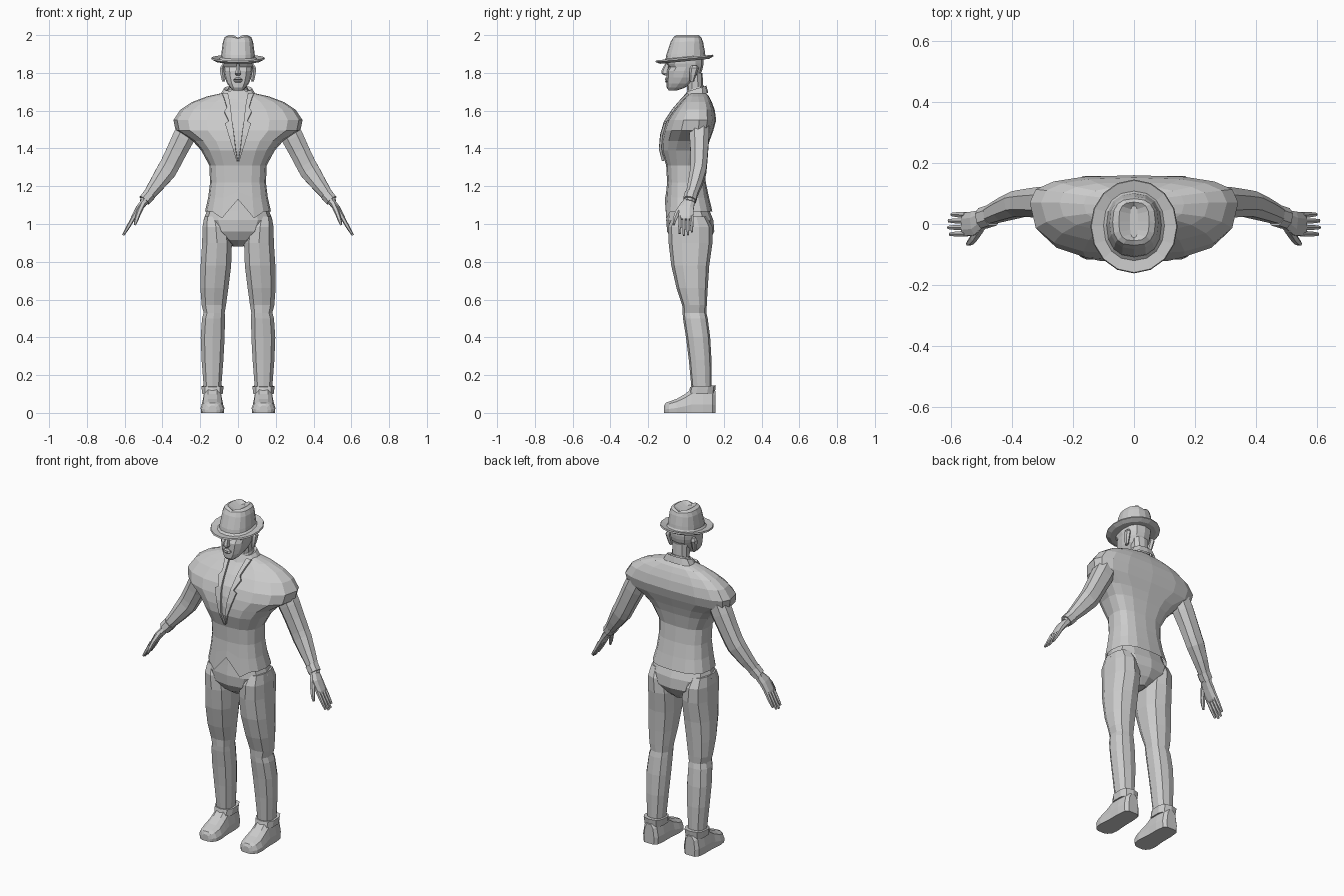
import bpy, bmesh
from math import sin, cos, pi, copysign
from mathutils import Vector
from mathutils.bvhtree import BVHTree


def build(name, rings, caps=(True, True), mirror=False):
    """Skin a list of equal-length rings into one flat-shaded object."""
    bm = bmesh.new()
    rows = [[bm.verts.new(p) for p in r] for r in rings]
    n = len(rows[0])
    for a, b in zip(rows, rows[1:]):
        for i in range(n):
            j = (i + 1) % n
            bm.faces.new((a[i], a[j], b[j], b[i]))
    if caps[0]:
        bm.faces.new(rows[0])
    if caps[1]:
        bm.faces.new(rows[-1])
    bmesh.ops.recalc_face_normals(bm, faces=bm.faces)
    me = bpy.data.meshes.new(name)
    bm.to_mesh(me)
    bm.free()
    ob = bpy.data.objects.new(name, me)
    bpy.context.collection.objects.link(ob)
    if mirror:
        ob.modifiers.new("mirror", 'MIRROR').use_mirror_merge = False
    return ob


def pw(v, p):
    return copysign(abs(v) ** p, v) if abs(v) > 1e-6 else 0.0


def ring(z, hw, yf, yb, ym=None, cx=0.0, n=8, p=0.85, tilt=0.0):
    """Horizontal rounded section from yf (front) to yb (back); point 0 is front centre."""
    ym = (yf + yb) / 2 if ym is None else ym
    pts = []
    for i in range(n):
        a = 2 * pi * i / n
        s, c = pw(sin(a), p), pw(cos(a), p)
        y = ym - c * ((ym - yf) if c > 0 else (yb - ym))
        pts.append(Vector((cx + hw * s, y, z + tilt * y)))
    return pts


def tube(name, path, n=8, p=0.85):
    """Limb along (x, y, z, thickness radius, y radius), mirrored to both sides."""
    cs = [Vector(q[:3]) for q in path]
    rings = []
    for i, q in enumerate(path):
        d = cs[min(i + 1, len(cs) - 1)] - cs[max(i - 1, 0)]
        side = Vector((-d.z, 0, d.x)).normalized()
        fwd = d.cross(side).normalized()
        rings.append([cs[i] + side * q[3] * pw(sin(2 * pi * (k + .5) / n), p)
                      + fwd * q[4] * pw(cos(2 * pi * (k + .5) / n), p) for k in range(n)])
    return build(name, rings, mirror=True)


# Jacket body with broad shoulders and a split front hem
body = [(1.065, .175, -.112, .14, .02), (1.14, .158, -.105, .122, .01), (1.22, .148, -.10, .105, .01),
        (1.31, .152, -.105, .096, .01), (1.39, .195, -.13, .11, .02), (1.44, .24, -.13, .125, .04),
        (1.495, .33, -.12, .145, .065), (1.55, .342, -.10, .16, .07), (1.605, .305, -.06, .152, .07),
        (1.645, .245, -.025, .137, .07), (1.675, .165, .0, .122, .065), (1.695, .075, .02, .105, .06)]
rings = [ring(*b, n=16, p=.75) for b in body]
rings[0][0].z = 1.13
rings[1][0].z = 1.17
for k in (1, -1):
    rings[0][k].z = 1.03
jacket = build("jacket", rings, caps=(False, True))

# Lapels laid on the chest: rows of (z, inner x, outer x)
tree = BVHTree.FromPolygons([v.co for v in jacket.data.vertices],
                            [list(q.vertices) for q in jacket.data.polygons])


def on_chest(x, z):
    hit = tree.ray_cast(Vector((x, -1, z)), Vector((0, 1, 0)))[0]
    return (x, (hit.y if hit else .03) - .003, z)


rows = [(1.335, .001, .006), (1.40, .012, .027), (1.47, .02, .05), (1.53, .028, .068), (1.54, .03, .048),
        (1.59, .036, .072), (1.61, .038, .058), (1.65, .045, .07), (1.685, .052, .082)]
verts = [on_chest(x, z) for z, a, b in rows for x in (a, b)]
me = bpy.data.meshes.new("lapels")
me.from_pydata(verts, [], [(2 * i, 2 * i + 1, 2 * i + 3, 2 * i + 2) for i in range(len(rows) - 1)])
lapels = bpy.data.objects.new("lapels", me)
bpy.context.collection.objects.link(lapels)
sol = lapels.modifiers.new("thickness", 'SOLIDIFY')
sol.thickness, sol.offset = .012, 1
lapels.modifiers.new("mirror", 'MIRROR').use_mirror_merge = False

# Collars and neck
build("jacket_collar", [ring(1.66, .10, -.015, .118, n=12, tilt=.3), ring(1.70, .075, .005, .108, n=12, tilt=.3),
                        ring(1.69, .058, .015, .10, n=12, tilt=.3)], caps=(False, False))
build("shirt_collar", [ring(1.66, .062, .0, .10, n=12, tilt=.3), ring(1.705, .052, .008, .096, n=12, tilt=.3)])
build("neck", [ring(1.66, .048, .01, .092, n=10), ring(1.80, .05, .0, .088, n=10)])

# Head, nose, lips and ears
build("head", [ring(z, w, f, b, n=12, p=.8) for z, w, f, b in
               [(1.708, .026, -.092, -.045), (1.722, .042, -.102, -.005), (1.745, .058, -.103, .03),
                (1.775, .07, -.103, .065), (1.81, .077, -.103, .085), (1.83, .079, -.09, .09),
                (1.85, .082, -.105, .093), (1.91, .08, -.095, .093)]])
build("nose", [ring(1.786, .012, -.112, -.09, n=6), ring(1.797, .018, -.13, -.09, n=6),
               ring(1.81, .014, -.131, -.09, n=6), ring(1.85, .008, -.11, -.085, n=6)])
build("lips", [ring(1.75, .016, -.107, -.085, n=6), ring(1.757, .027, -.112, -.085, n=6),
               ring(1.762, .027, -.106, -.085, n=6), ring(1.767, .025, -.113, -.085, n=6),
               ring(1.775, .012, -.107, -.085, n=6)])
build("ears", [ring(1.755, .008, .02, .042, cx=.077, n=6), ring(1.79, .013, .018, .055, cx=.081, n=6),
               ring(1.825, .014, .02, .068, cx=.084, n=6), ring(1.84, .008, .03, .058, cx=.081, n=6)], mirror=True)

# Hat: underside, brim edge, crown wall and pinched top
hat = [ring(z, w, f, b, n=16, p=pp, tilt=.1) for z, w, f, b, pp in
       [(1.862, .083, -.10, .095, .9), (1.862, .12, -.138, .122, 1), (1.874, .143, -.162, .146, 1),
        (1.882, .14, -.159, .143, 1), (1.876, .10, -.12, .108, .9), (1.885, .09, -.108, .102, .85),
        (1.905, .088, -.105, .10, .85)]]
hat += [ring(1.965, .08, -.082, .09, n=16, p=.8, tilt=.02), ring(1.99, .07, -.07, .083, n=16, p=.75),
        ring(2.0, .05, -.055, .072, n=16, p=.7), ring(1.98, .013, -.045, .06, n=16, p=.7)]
for r, drop in ((hat[-3], .008), (hat[-2], .014)):
    r[0].z -= drop
    r[8].z -= drop
build("hat", hat)

# Pelvis
build("pelvis", [ring(z, w, f, b, n=12, p=.8) for z, w, f, b in
                 [(1.17, .14, -.085, .095), (1.07, .165, -.098, .125), (1.02, .183, -.105, .145),
                  (.96, .15, -.10, .15), (.915, .075, -.075, .125), (.88, .025, -.02, .085)]])

# Trouser legs: (z, centre x, half width, front, back)
build("trouser_legs", [ring(z, w, f, b, cx=c, n=10, p=.8) for z, c, w, f, b in
                       [(1.04, .125, .055, -.07, .11), (.985, .117, .074, -.095, .14), (.90, .111, .082, -.092, .14),
                        (.78, .117, .084, -.078, .123), (.66, .125, .077, -.05, .115), (.57, .128, .067, -.02, .11),
                        (.53, .126, .058, -.018, .108), (.50, .13, .063, -.016, .115), (.40, .134, .066, .0, .128),
                        (.28, .135, .06, .015, .135), (.12, .135, .047, .03, .135)]], mirror=True)

# Shoes: flat-soled sections from heel to toe (y, half width, height)
sec = [(-.95, 0), (-1, .35), (-.8, .8), (-.4, 1), (.4, 1), (.8, .8), (1, .35), (.95, 0)]
build("shoes", [[Vector((.135 + w * x, y, h * z)) for x, z in sec] for y, w, h in
                [(.157, .033, .115), (.14, .05, .125), (.09, .056, .13), (.03, .056, .128), (-.005, .058, .1),
                 (-.05, .063, .074), (-.09, .057, .06), (-.108, .04, .053), (-.116, .022, .038)]], mirror=True)
build("shoe_tops", [ring(.10, .056, .012, .152, cx=.135, n=10, p=.75),
                    ring(.137, .061, .022, .158, cx=.135, n=10, p=.75, tilt=.05),
                    ring(.137, .05, .032, .146, cx=.135, n=10, p=.75, tilt=.05)], mirror=True)

# Arms, hands, fingers and thumbs
tube("arms", [(.26, .07, 1.52, .06, .055), (.29, .07, 1.455, .062, .055), (.325, .07, 1.385, .058, .05),
              (.36, .068, 1.315, .056, .046), (.38, .065, 1.28, .056, .045), (.43, .047, 1.21, .044, .039),
              (.475, .028, 1.15, .032, .031), (.50, .018, 1.115, .024, .028)])
tube("sleeve_cuffs", [(.467, .028, 1.158, .036, .036), (.495, .019, 1.125, .034, .036)])
tube("palms", [(.49, .02, 1.125, .021, .03), (.522, .002, 1.085, .019, .042), (.553, -.001, 1.035, .014, .041),
               (.56, -.001, 1.025, .01, .038)])
for i, (y, length) in enumerate([(-.032, .9), (-.011, 1.0), (.01, .97), (.03, .8)]):
    tip = Vector((.055, y * .05, -.092)) * length
    tube(f"finger_{i + 1}", [(.55, y, 1.04, .012, .01), (.553 + tip.x * .5, y + tip.y * .5, 1.032 + tip.z * .5, .01, .0095),
                             (.553 + tip.x, y + tip.y, 1.032 + tip.z, .006, .006)], n=6)
tube("thumbs", [(.505, -.012, 1.105, .015, .018), (.525, -.045, 1.06, .013, .014), (.537, -.06, 1.025, .011, .011),
                (.546, -.065, .995, .006, .006)], n=6)
